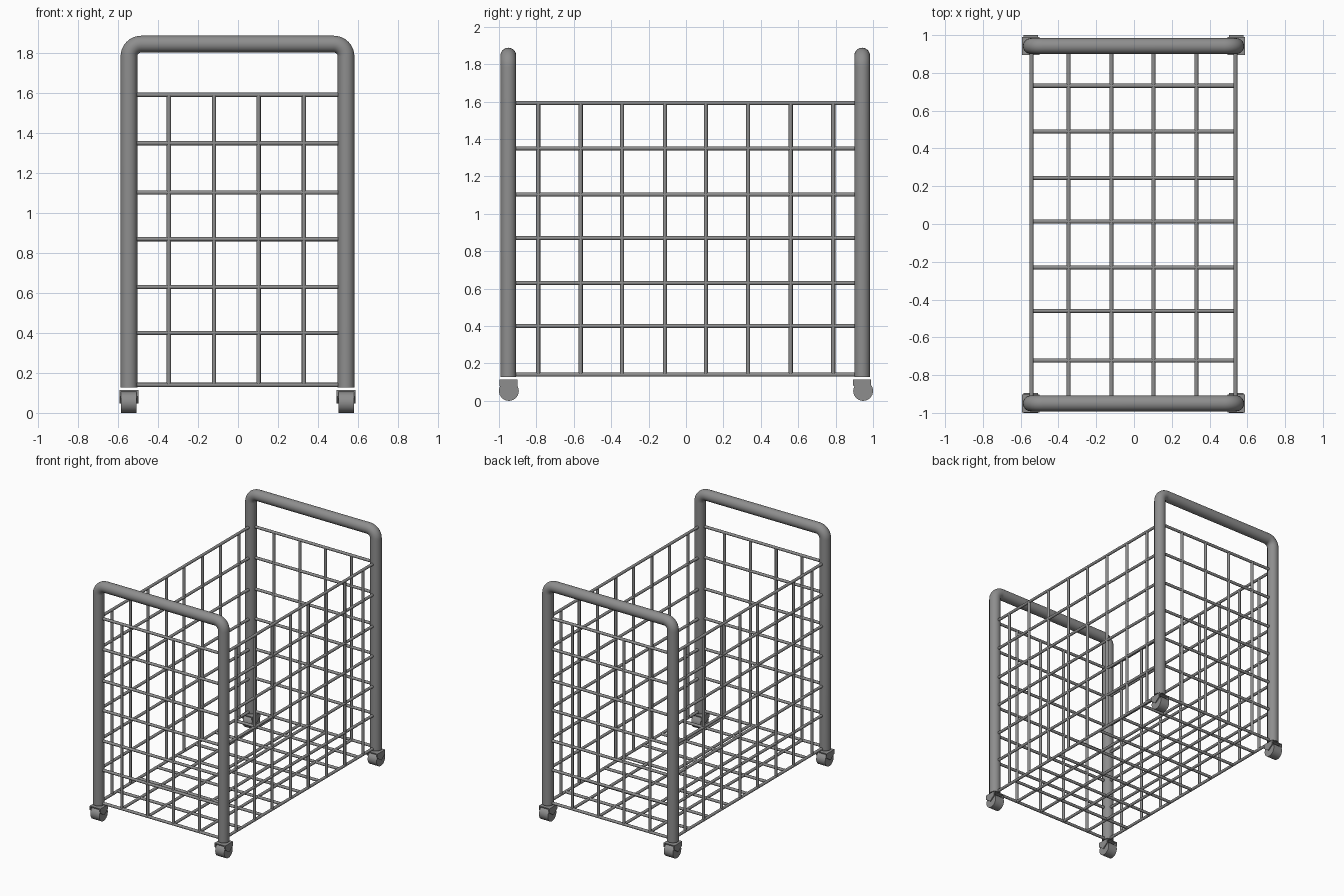
import bpy, bmesh, math
from mathutils import Vector

if "Cube" in bpy.data.objects:
    bpy.data.objects.remove(bpy.data.objects["Cube"])

X_LEFT, X_RIGHT = -0.546, 0.541  # frame sides
Y_FRONT, Y_REAR = -0.95, 0.942   # end frame positions
Z_LOW, Z_HIGH = 0.14, 1.592      # basket height range
LEVELS = [0.14, 0.40, 0.63, 0.87, 1.103, 1.35, 1.592]
XS = [-0.346, -0.12, 0.103, 0.33]
YS = [-0.79, -0.563, -0.342, -0.113, 0.106, 0.332, 0.56, 0.787]
FLOOR_YS = [-0.723, -0.46, -0.23, 0.013, 0.244, 0.49, 0.732]

steel = bpy.data.materials.new("dark_steel")
steel.diffuse_color = (0.27, 0.27, 0.27, 1)
steel.use_nodes = True
steel.node_tree.nodes["Principled BSDF"].inputs["Base Color"].default_value = steel.diffuse_color


def finish(name, bm, angle=40):
    bmesh.ops.recalc_face_normals(bm, faces=bm.faces[:])
    mesh = bpy.data.meshes.new(name)
    bm.to_mesh(mesh)
    bm.free()
    mesh.materials.append(steel)
    obj = bpy.data.objects.new(name, mesh)
    bpy.context.collection.objects.link(obj)
    bpy.ops.object.select_all(action='DESELECT')
    obj.select_set(True)
    bpy.context.view_layer.objects.active = obj
    bpy.ops.object.shade_smooth_by_angle(angle=math.radians(angle))
    return obj


def add_rod(bm, a, b, r, sides):
    a, b = Vector(a), Vector(b)
    mat = (b - a).to_track_quat('Z', 'Y').to_matrix().to_4x4()
    mat.translation = (a + b) / 2
    bmesh.ops.create_cone(bm, cap_ends=True, segments=sides, radius1=r,
                          radius2=r, depth=(b - a).length, matrix=mat)


def wire_panel(name, rods):
    bm = bmesh.new()
    for a, b in rods:
        add_rod(bm, a, b, 0.011, 12)
    return finish(name, bm)


# Bent tube end frames
def end_frame(name, y, r=0.042, bend=0.062, top=1.846, bottom=0.127, sides=24):
    path = [(X_LEFT, bottom)]
    for cx, start in ((X_LEFT + bend, 180), (X_RIGHT - bend, 90)):
        for i in range(9):
            t = math.radians(start - i * 90 / 8)
            path.append((cx + bend * math.cos(t), top - bend + bend * math.sin(t)))
    path.append((X_RIGHT, bottom))
    pts = [Vector((px, y, pz)) for px, pz in path]
    bm, rings = bmesh.new(), []
    for i, p in enumerate(pts):
        tangent = (pts[min(i + 1, len(pts) - 1)] - pts[max(i - 1, 0)]).normalized()
        if i in (0, 1, len(pts) - 2, len(pts) - 1):
            tangent = Vector((0, 0, 1 if i < 2 else -1))
        side = Vector((0, 1, 0))
        out = tangent.cross(side)
        rings.append([bm.verts.new(p + r * (math.cos(k * math.tau / sides) * side
                      + math.sin(k * math.tau / sides) * out)) for k in range(sides)])
    for a, b in zip(rings, rings[1:]):
        for k in range(sides):
            n = (k + 1) % sides
            bm.faces.new((a[k], a[n], b[n], b[k]))
    bm.faces.new(rings[0])
    bm.faces.new(rings[-1])
    return finish(name, bm)


end_frame("front_frame", Y_FRONT)
end_frame("rear_frame", Y_REAR)

# End grids
for name, y in (("front_grid", Y_FRONT), ("rear_grid", Y_REAR)):
    wire_panel(name, [((X_LEFT, y, z), (X_RIGHT, y, z)) for z in LEVELS]
               + [((x, y, Z_LOW), (x, y, Z_HIGH)) for x in XS])

# Side grids
for name, x in (("left_grid", -0.543), ("right_grid", 0.537)):
    wire_panel(name, [((x, Y_FRONT, z), (x, Y_REAR, z)) for z in LEVELS]
               + [((x, y, Z_LOW), (x, y, Z_HIGH)) for y in YS])

# Floor grid
wire_panel("floor_grid", [((x, Y_FRONT, Z_LOW), (x, Y_REAR, Z_LOW)) for x in XS]
           + [((-0.543, y, Z_LOW), (0.537, y, Z_LOW)) for y in FLOOR_YS])


# Casters: wheel inside a bracket with pointed cheeks
def add_prism(bm, profile, x0, x1):
    a = [bm.verts.new((x0, y, z)) for y, z in profile]
    b = [bm.verts.new((x1, y, z)) for y, z in profile]
    bm.faces.new(a)
    bm.faces.new(b)
    for i in range(len(a)):
        j = (i + 1) % len(a)
        bm.faces.new((a[i], a[j], b[j], b[i]))


for end, y, wy in (("front", Y_FRONT, -0.947), ("rear", Y_REAR, 0.947)):
    for side, x in (("left", X_LEFT), ("right", X_RIGHT)):
        bm = bmesh.new()
        add_rod(bm, (x - 0.039, wy, 0.053), (x + 0.039, wy, 0.053), 0.053, 32)
        finish(f"{end}_{side}_wheel", bm)

        bm = bmesh.new()
        w = 0.048
        cheek = [(y - w, 0.115), (y + w, 0.115), (y + w, 0.082),
                 (y, 0.048), (y - w, 0.082)]
        plate = [(y - w, 0.107), (y + w, 0.107), (y + w, 0.115), (y - w, 0.115)]
        add_prism(bm, cheek, x - 0.047, x - 0.039)
        add_prism(bm, cheek, x + 0.039, x + 0.047)
        add_prism(bm, plate, x - 0.039, x + 0.039)
        finish(f"{end}_{side}_caster_bracket", bm, 30)
